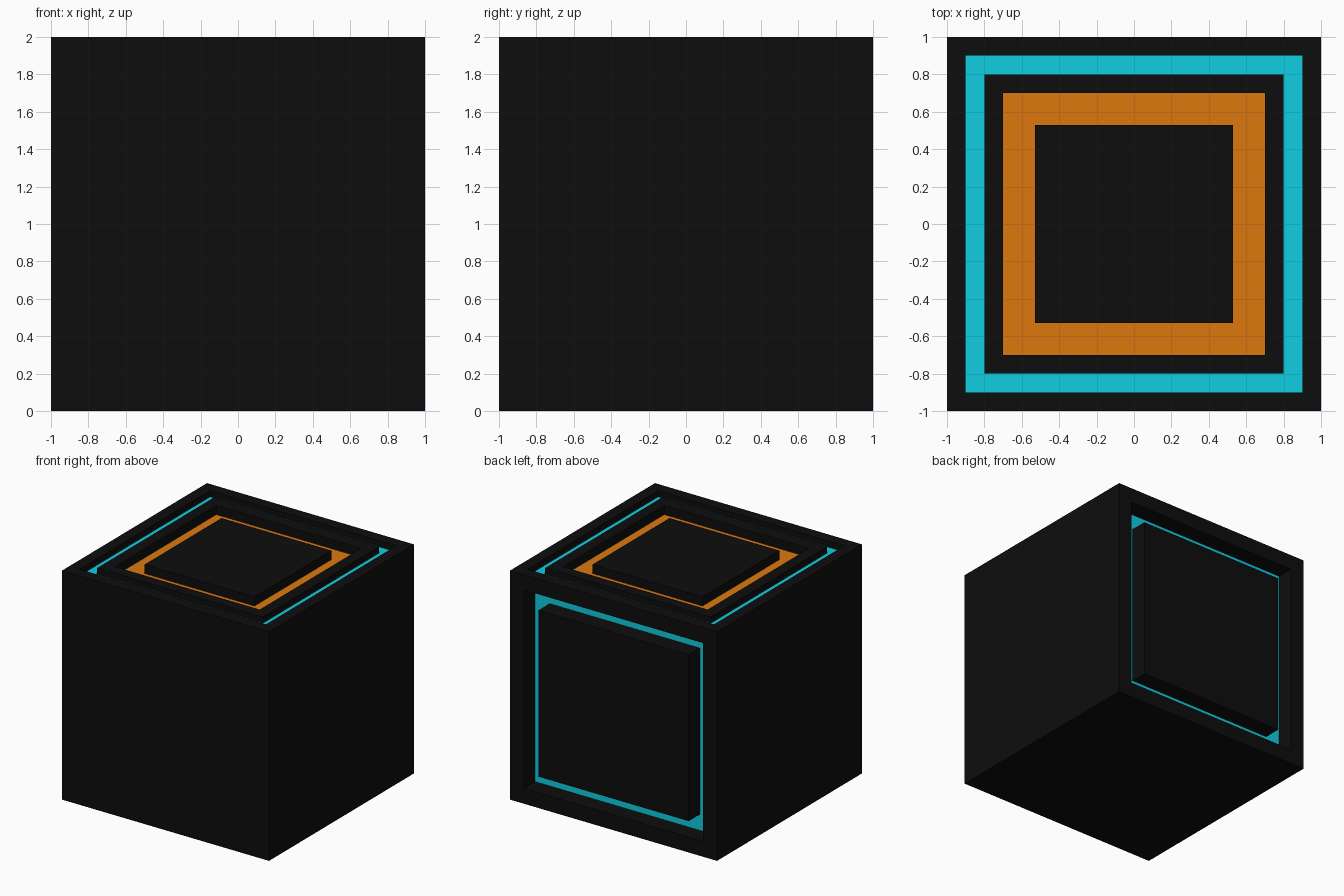
import bpy, bmesh
from mathutils import Vector

if "Cube" in bpy.data.objects:
    bpy.data.objects.remove(bpy.data.objects["Cube"])


def material(name, rgb):
    mat = bpy.data.materials.new(name)
    mat.diffuse_color = (*rgb, 1)
    mat.use_nodes = True
    mat.node_tree.nodes["Principled BSDF"].inputs["Base Color"].default_value = mat.diffuse_color
    return mat


BLACK = material("black", (0.004, 0.004, 0.004))
CYAN = material("cyan", (0.005, 0.61, 0.75))
ORANGE = material("orange", (0.72, 0.19, 0.004))

TOP, BACK = Vector((0, 0, 1)), Vector((0, 1, 0))
CENTRE = Vector((0, 0, 1))

# Square grooves: name, face, outer half size, inner half size, depth, colour
GROOVES = [
    ("top_outer_inlay", TOP, 0.90, 0.80, 0.055, CYAN),
    ("top_inner_inlay", TOP, 0.70, 0.53, 0.08, ORANGE),
    ("back_inlay", BACK, 0.866, 0.726, 0.155, CYAN),
]


def finish(bm, name, mat):
    mesh = bpy.data.meshes.new(name)
    bm.to_mesh(mesh)
    bm.free()
    mesh.materials.append(mat)
    obj = bpy.data.objects.new(name, mesh)
    bpy.context.collection.objects.link(obj)


def step(bm, face, normal, half, depth):
    """Extrude a square face to a new half size and depth below the surface."""
    face = bmesh.ops.extrude_discrete_faces(bm, faces=[face])["faces"][0]
    for v in face.verts:
        d = v.co - CENTRE
        flat = d - normal * d.dot(normal)
        size = max(abs(c) for c in flat)
        v.co = CENTRE + normal * (1 - depth) + flat * (half / size)
    return face


# Box body with concentric grooves; groove floors are left open for the inlays
bm = bmesh.new()
bmesh.ops.create_cube(bm, size=2)
bmesh.ops.translate(bm, verts=bm.verts, vec=CENTRE)
for normal in (TOP, BACK):
    bm.normal_update()
    face = next(f for f in bm.faces if f.normal.dot(normal) > 0.99)
    for _, side, outer, inner, depth, _ in GROOVES:
        if side != normal:
            continue
        face = step(bm, face, normal, outer, 0)
        face = step(bm, face, normal, outer, depth)
        before = set(bm.faces) - {face}
        face = step(bm, face, normal, inner, depth)
        floor = [f for f in bm.faces if f not in before and f != face]
        bmesh.ops.delete(bm, geom=floor, context='FACES_ONLY')
        face = step(bm, face, normal, inner, 0)
finish(bm, "box_body", BLACK)

# Coloured square inlays on the groove floors
for name, normal, outer, inner, depth, mat in GROOVES:
    u = Vector((1, 0, 0))
    w = normal.cross(u)
    bm = bmesh.new()
    loops = [[bm.verts.new(CENTRE + normal * (1 - depth) + (u * a + w * b) * half)
              for a, b in ((-1, -1), (1, -1), (1, 1), (-1, 1))]
             for half in (outer, inner)]
    for i in range(4):
        j = (i + 1) % 4
        bm.faces.new((loops[0][i], loops[0][j], loops[1][j], loops[1][i]))
    finish(bm, name, mat)
